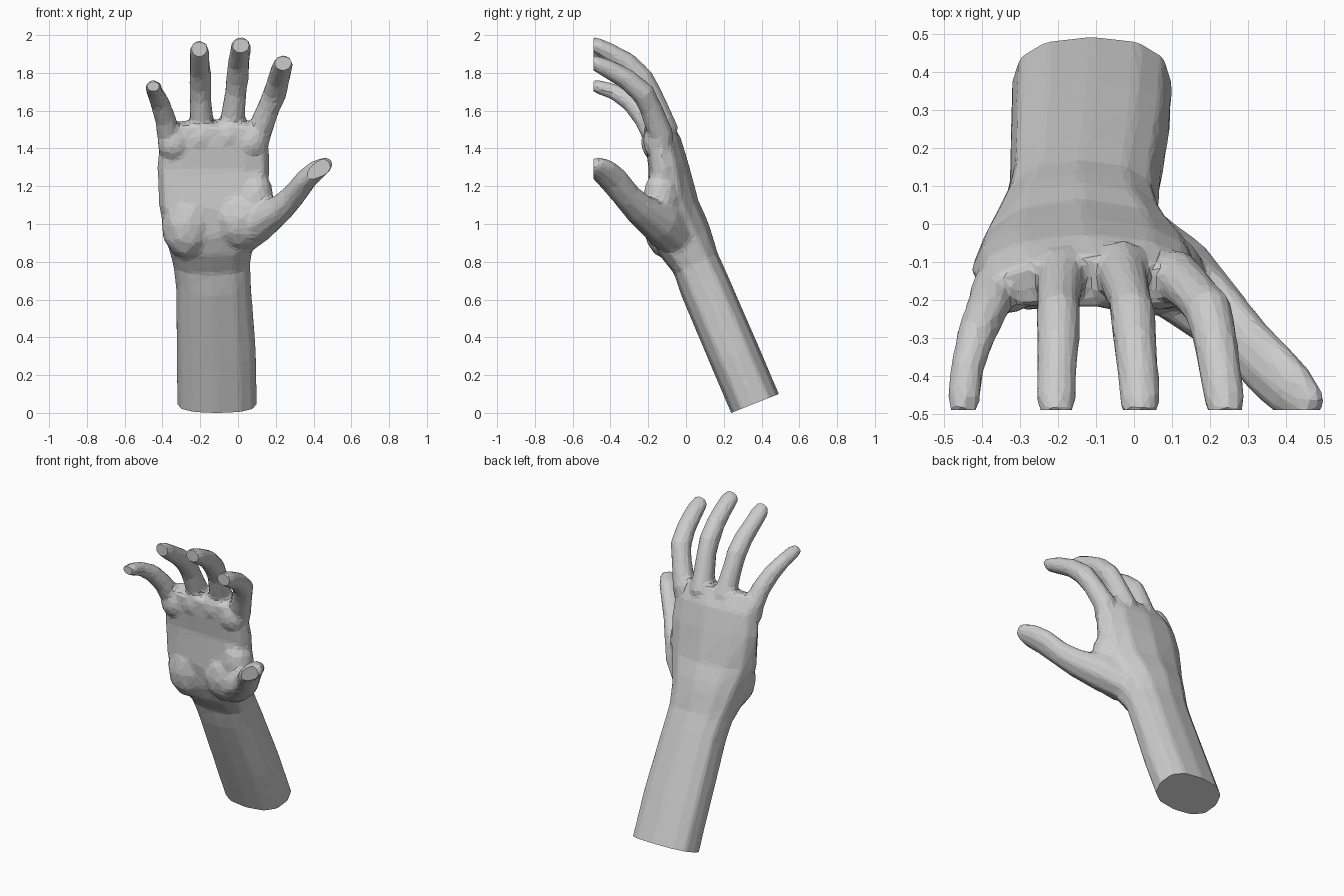
import bpy, bmesh
from math import cos, sin, pi
from mathutils import Vector, Matrix

if "Cube" in bpy.data.objects:
    bpy.data.objects.remove(bpy.data.objects["Cube"])

bm = bmesh.new()


def skin(rings):
    """Close a stack of equal-length point rings into a tube."""
    vs = [[bm.verts.new(p) for p in r] for r in rings]
    n = len(vs[0])
    for a, b in zip(vs, vs[1:]):
        for i in range(n):
            j = (i + 1) % n
            bm.faces.new((a[i], a[j], b[j], b[i]))
    bm.faces.new(vs[0][::-1])
    bm.faces.new(vs[-1])


def spow(v, e):
    return (abs(v) ** e) * (1 if v >= 0 else -1)


def tangents(pts):
    last = len(pts) - 1
    return [(pts[min(i + 1, last)] - pts[max(i - 1, 0)]).normalized() for i in range(last + 1)]


def slab(rows, n=12, power=0.8):
    """Forearm and palm: x, y, z, half width, half thickness, arch."""
    pts = [Vector(r[:3]) for r in rows]
    rings = []
    for p, t, r in zip(pts, tangents(pts), rows):
        depth = Vector((1, 0, 0)).cross(t).normalized()
        ring = []
        for k in range(n):
            a = -2 * pi * k / n
            u, v = spow(cos(a), power), spow(sin(a), power)
            ring.append(p + Vector((u * r[3], 0, 0)) + depth * (v * r[4] + r[5] * (u * u - 0.3)))
        rings.append(ring)
    skin(rings)


def digit(rows, n=9, side=Vector((1, 0, 0))):
    """Finger: x, y, z, half width, half thickness."""
    pts = [Vector(r[:3]) for r in rows]
    rings = []
    for p, t, r in zip(pts, tangents(pts), rows):
        s = (side - t * side.dot(t)).normalized()
        d = t.cross(s)
        rings.append([p + s * cos(2 * pi * k / n) * (r[3] + .002) + d * sin(2 * pi * k / n) * (r[4] + .002)
                      for k in range(n)])
    skin(rings)


def pad(loc, size):
    m = Matrix.Translation(loc) @ Matrix.Diagonal((*size, 1))
    bmesh.ops.create_icosphere(bm, subdivisions=2, radius=1, matrix=m)


# forearm, wrist and palm
slab([(-0.11, 0.41, -0.055, .212, .137, 0), (-0.115, 0.25, 0.32, .212, .137, 0),
      (-0.13, 0.1, 0.67, .20, .135, 0), (-0.14, 0.05, 0.79, .205, .128, .01),
      (-0.145, -0.01, 0.90, .23, .152, .02), (-0.143, -0.045, 0.98, .25, .155, .025),
      (-0.135, -0.08, 1.1, .285, .138, .035), (-0.13, -0.1, 1.3, .30, .107, .03),
      (-0.127, -0.127, 1.43, .29, .096, .025), (-0.12, -0.158, 1.535, .25, .07, .02)])

# four fingers
digit([(-.345, -.14, 1.37, .06, .05), (-.365, -.165, 1.46, .062, .062), (-.385, -.22, 1.56, .056, .056),
       (-.415, -.29, 1.645, .051, .052), (-.44, -.38, 1.70, .043, .042), (-.448, -.455, 1.723, .044, .037),
       (-.45, -.50, 1.735, .034, .028)])
digit([(-.18, -.11, 1.38, .07, .05), (-.19, -.125, 1.5, .066, .07), (-.2, -.20, 1.67, .056, .06),
       (-.2, -.235, 1.735, .058, .062), (-.2, -.31, 1.81, .056, .055), (-.205, -.41, 1.88, .052, .048),
       (-.205, -.46, 1.915, .053, .043), (-.205, -.505, 1.945, .04, .034)])
digit([(-.045, -.11, 1.38, .072, .05), (-.035, -.115, 1.5, .07, .075), (-.012, -.195, 1.70, .056, .062),
       (-.004, -.235, 1.77, .06, .064), (.003, -.315, 1.855, .057, .056), (.012, -.41, 1.91, .054, .05),
       (.015, -.46, 1.937, .055, .044), (.015, -.505, 1.96, .043, .036)])
digit([(.075, -.125, 1.35, .07, .05), (.108, -.135, 1.48, .068, .068), (.16, -.185, 1.61, .06, .06),
       (.195, -.225, 1.69, .063, .062), (.215, -.31, 1.765, .058, .055), (.23, -.41, 1.82, .055, .05),
       (.238, -.46, 1.843, .054, .043), (.24, -.505, 1.864, .043, .035)])

# thumb
digit([(-.02, -.03, .91, .10, .10), (.11, -.14, 1.01, .105, .115), (.23, -.25, 1.085, .072, .09),
       (.295, -.315, 1.15, .062, .078), (.36, -.385, 1.235, .057, .083), (.415, -.44, 1.285, .052, .078),
       (.46, -.485, 1.31, .04, .06), (.475, -.50, 1.318, .03, .045)], side=Vector((-.6, -.1, .8)))

# thumb mound, palm heel and the pads below the fingers
pad((.02, -.12, 1.03), (.17, .125, .17))
pad((-.27, -.105, 1.0), (.14, .125, .19))
for x, y, z in ((-.34, -.165, 1.43), (-.2, -.155, 1.46), (-.05, -.155, 1.47), (.07, -.155, 1.44)):
    pad((x, y, z), (.09, .075, .10))
# web between thumb and index
pad((.09, -.13, 1.14), (.10, .10, .15))

bmesh.ops.recalc_face_normals(bm, faces=bm.faces)
mesh = bpy.data.meshes.new("hand")
bm.to_mesh(mesh)
bm.free()
hand = bpy.data.objects.new("hand", mesh)
bpy.context.collection.objects.link(hand)
bpy.context.view_layer.objects.active = hand
hand.select_set(True)

# fuse all parts, soften the joins, then reduce to low-poly facets
fuse = hand.modifiers.new("fuse", 'REMESH')
fuse.mode = 'VOXEL'
fuse.voxel_size = 0.011
soft = hand.modifiers.new("soften", 'SMOOTH')
soft.factor = 0.5
soft.iterations = 14
facet = hand.modifiers.new("facet", 'DECIMATE')
facet.ratio = 0.045
for name in [m.name for m in hand.modifiers]:
    bpy.ops.object.modifier_apply(modifier=name)

# flat cuts at the fingertips and the forearm end
bm = bmesh.new()
bm.from_mesh(hand.data)
for co, no in (((0, -.49, 0), (0, -1, 0)), ((0, .365, .05), (0, .37, -.93))):
    bmesh.ops.bisect_plane(bm, geom=bm.verts[:] + bm.edges[:] + bm.faces[:],
                           plane_co=co, plane_no=no, clear_outer=True)
    bmesh.ops.holes_fill(bm, edges=[e for e in bm.edges if e.is_boundary], sides=0)
bmesh.ops.recalc_face_normals(bm, faces=bm.faces)
for f in bm.faces:
    f.smooth = False
bm.to_mesh(hand.data)
bm.free()
